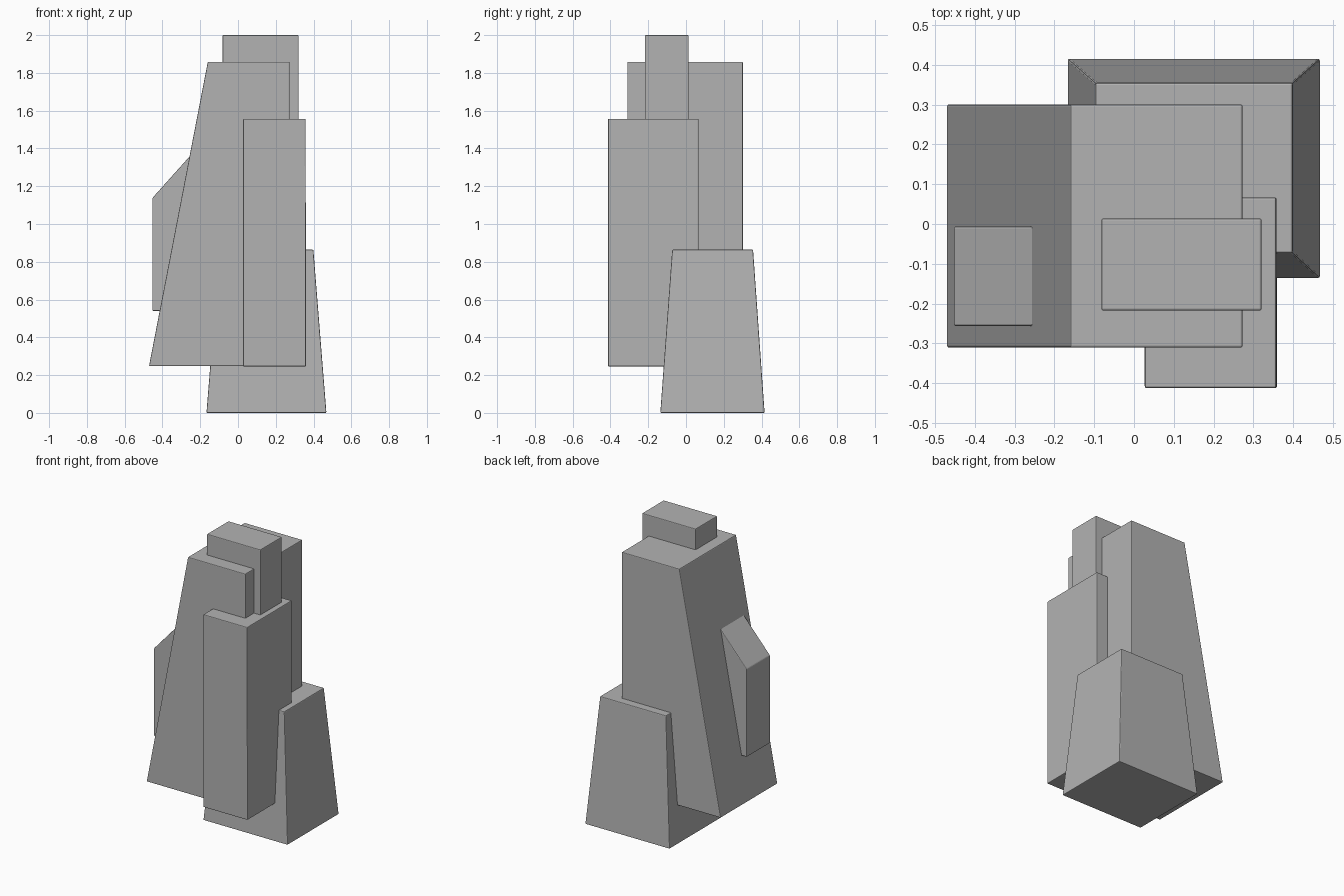
import bpy, bmesh

if "Cube" in bpy.data.objects:
    bpy.data.objects.remove(bpy.data.objects["Cube"])

stone = bpy.data.materials.new("dark_grey")
stone.diffuse_color = (0.45, 0.45, 0.45, 1)
stone.use_nodes = True
stone.node_tree.nodes["Principled BSDF"].inputs["Base Color"].default_value = stone.diffuse_color


def frustum(name, bottom, top, z0, z1):
    """Block between two rectangles given as (x0, x1, y0, y1)."""
    bm = bmesh.new()
    rings = []
    for (x0, x1, y0, y1), z in ((bottom, z0), (top, z1)):
        rings.append([bm.verts.new((x, y, z))
                      for x, y in ((x0, y0), (x1, y0), (x1, y1), (x0, y1))])
    lo, hi = rings
    bm.faces.new(lo[::-1])
    bm.faces.new(hi)
    for i in range(4):
        j = (i + 1) % 4
        bm.faces.new((lo[i], lo[j], hi[j], hi[i]))
    return finish(name, bm)


def side_profile(name, points, y0, y1):
    """Extrude an (x, z) outline along y."""
    bm = bmesh.new()
    face = bm.faces.new([bm.verts.new((x, y0, z)) for x, z in points])
    ext = bmesh.ops.extrude_face_region(bm, geom=[face])
    verts = [g for g in ext["geom"] if isinstance(g, bmesh.types.BMVert)]
    bmesh.ops.translate(bm, verts=verts, vec=(0, y1 - y0, 0))
    # the extrusion keeps the first face, so the solid stays closed
    return finish(name, bm)


def finish(name, bm):
    """Make the object, with finely bevelled edges."""
    bmesh.ops.recalc_face_normals(bm, faces=bm.faces[:])
    mesh = bpy.data.meshes.new(name)
    bm.to_mesh(mesh)
    bm.free()
    mesh.materials.append(stone)
    obj = bpy.data.objects.new(name, mesh)
    bpy.context.collection.objects.link(obj)
    bevel = obj.modifiers.new("edge_bevel", 'BEVEL')
    bevel.width = 0.005
    bevel.segments = 2
    bevel.limit_method = 'NONE'
    return obj


# Tapered foot block
frustum("base_block", (-0.167, 0.468, -0.136, 0.416),
        (-0.097, 0.399, -0.073, 0.355), 0.0, 0.864)

# Main tower with a sloping left side
side_profile("main_tower", [(-0.471, 0.248), (0.273, 0.248),
                            (0.273, 1.858), (-0.16, 1.858)], -0.311, 0.301)

# Front column
frustum("front_column", (0.027, 0.36, -0.413, 0.067),
        (0.027, 0.358, -0.413, 0.067), 0.246, 1.557)

# Crown block sunk into the tower and column
box = (-0.082, 0.321, -0.218, 0.014)
frustum("crown_block", box, box, 1.3, 2.0)

# Side buttress with a slanted top
side_profile("side_buttress", [(-0.453, 0.54), (-0.23, 0.54), (-0.23, 1.387),
                               (-0.453, 1.138)], -0.257, -0.006)
